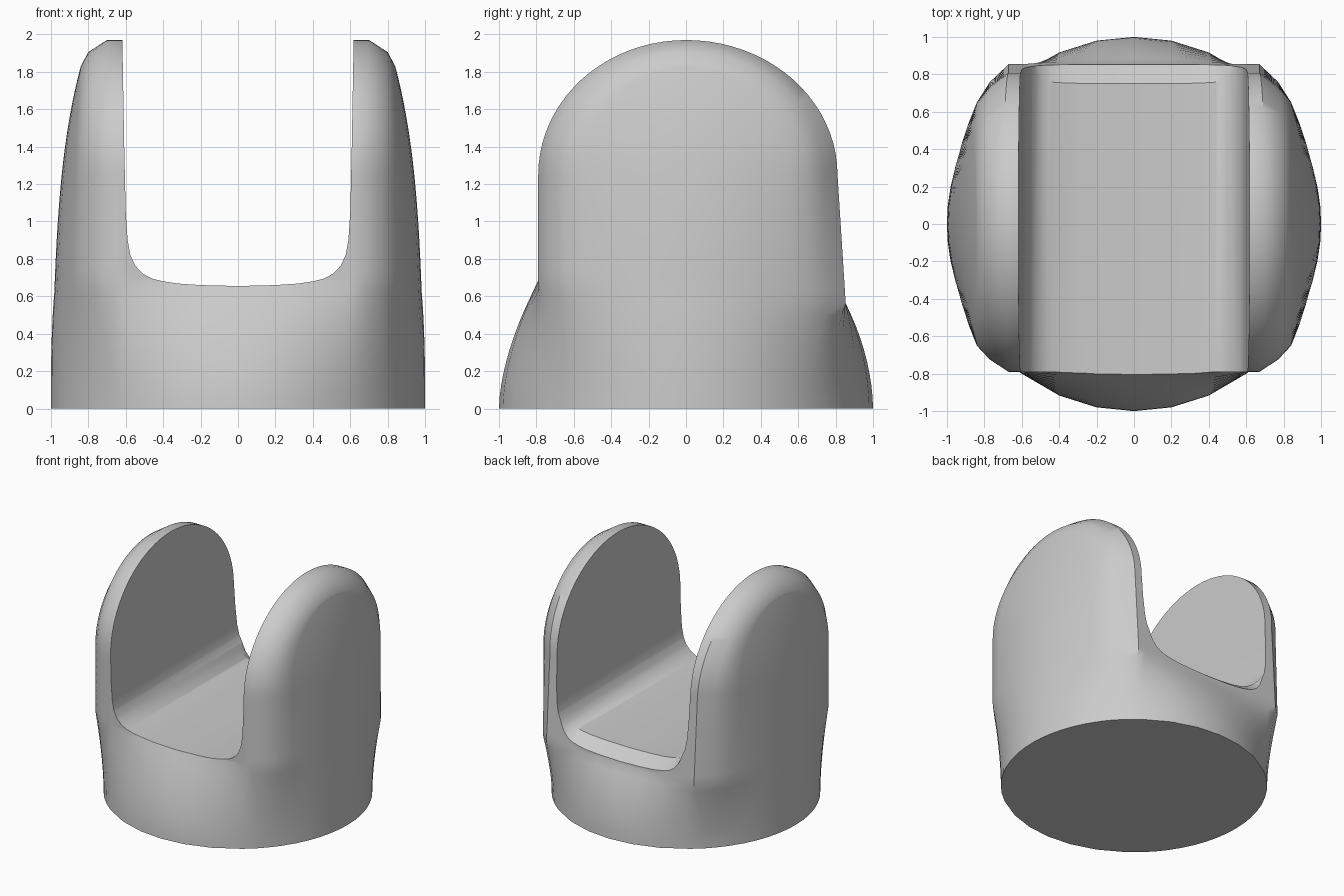
import bpy, bmesh, math

if "Cube" in bpy.data.objects:
    bpy.data.objects.remove(bpy.data.objects["Cube"], do_unlink=True)

SPRING = 1.25          # height where the arches begin
HALF, RISE = 0.79, 0.72  # half width and rise of the arch
INSET = 0.14           # chamfer around the arms
LEG_ROWS, ARC_ROWS = 20, 20

# Rim columns from the middle outwards: upper x, foot x, inset
RIM = [(0.0, 0.0, 0), (0.2, 0.2, 0), (0.4, 0.4, 0), (0.6, 0.6, 0),
       (0.67, 0.69, 0), (0.77, 0.76, 0.065), (0.84, 0.81, INSET)]
FOOT_Y = 0.586         # where the outer pad meets the round foot
PADS = [i / 6 - 1 for i in range(1, 12)]


def pad_x(z):
    q = z / (SPRING + RISE - INSET)
    return 1 - 0.05 * q - 0.11 * q ** 4


def arch(row, inset):
    """Half width factor, height and arc fraction of one row."""
    if row <= LEG_ROWS:
        return 1.0, SPRING * row / LEG_ROWS, 0.0
    a = math.pi / 2 * (row - LEG_ROWS) / ARC_ROWS
    return math.cos(a), SPRING + (RISE - inset) * math.sin(a), math.sin(a)


def blend(z, side):
    """Change from round foot to squared arms; earlier at the back."""
    return min(1.0, z / (0.62 - 0.06 * side)) ** 1.7


def mix(a, b, t):
    return a + (b - a) * t


def rim_point(row, col, side):
    x_up, x_foot, inset = col
    c, z, s = arch(row, inset)
    width = HALF - inset
    if side > 0:
        width += (0.02 + 0.05 * max(0, 1 - z / SPRING) * 1.6) * (1 - inset / INSET)
    if x_up in (0.67, 0.77):
        x_up += 0.03 * s
    t = blend(z, side)
    y_foot = math.sqrt(1 - x_foot ** 2)
    return mix(x_foot, x_up, t), side * mix(y_foot, width * c, t), z


def pad_point(row, s):
    c, z, _ = arch(row, INSET)
    t = blend(z, s)
    y_foot = s * FOOT_Y
    x = 0.84 + (pad_x(z) - 0.84) * (1 - s * s)
    return mix(math.sqrt(1 - y_foot ** 2), x, t), mix(y_foot, s * (HALF - INSET) * c, t), z


def ring(row):
    half = [rim_point(row, c, -1) for c in RIM]
    half += [pad_point(row, s) for s in PADS]
    half += [rim_point(row, c, 1) for c in reversed(RIM)]
    return half + [(-x, y, z) for x, y, z in reversed(half[1:-1])]


def make_object(name, rings, capped):
    bm = bmesh.new()
    loops = [[bm.verts.new(p) for p in r] for r in rings]
    n = len(loops[0])
    for low, high in zip(loops, loops[1:]):
        for i in range(n):
            j = (i + 1) % n
            bm.faces.new((low[i], low[j], high[j], high[i]))
    bm.faces.new(loops[0][::-1])
    if capped:
        bm.faces.new(loops[-1])
    bmesh.ops.remove_doubles(bm, verts=bm.verts, dist=1e-5)
    bmesh.ops.recalc_face_normals(bm, faces=bm.faces)
    mesh = bpy.data.meshes.new(name)
    bm.to_mesh(mesh)
    bm.free()
    obj = bpy.data.objects.new(name, mesh)
    bpy.context.collection.objects.link(obj)
    return obj


# Forked body, still solid between the arms
body = make_object("forked_body", [ring(r) for r in range(LEG_ROWS + ARC_ROWS + 1)], False)

# U-shaped slot profile, right half
SLOT = [(0, 0.655), (0.2, 0.66), (0.32, 0.668), (0.4, 0.68), (0.46, 0.695),
        (0.51, 0.722), (0.55, 0.765), (0.575, 0.82), (0.59, 0.9),
        (0.6, 1.05), (0.608, 1.4), (0.622, 2.2)]


def slot_cutter(name, y0, y1, scale, slope, pivot):
    outline = [(-x, z) for x, z in reversed(SLOT[1:])] + SLOT
    rings = [[(x * scale, y, z - slope * (y - pivot)) for x, z in outline] for y in (y0, y1)]
    obj = make_object(name, rings, True)
    obj.hide_render = True
    return obj


# Slot through the body and the sloping lip at its back edge
cutters = [slot_cutter("slot_cutter", -1.5, 1.5, 1.0, 0.0, 0.0),
           slot_cutter("lip_cutter", 0.6, 1.4, 0.95, 0.75, 0.75)]

bpy.ops.object.select_all(action='DESELECT')
bpy.context.view_layer.objects.active = body
body.select_set(True)
for cutter in cutters:
    mod = body.modifiers.new(cutter.name, 'BOOLEAN')
    mod.operation = 'DIFFERENCE'
    mod.solver = 'EXACT'
    mod.object = cutter
    bpy.ops.object.modifier_apply(modifier=mod.name)
    bpy.data.objects.remove(cutter, do_unlink=True)

# Single grey material
grey = bpy.data.materials.new("plain_grey")
grey.use_nodes = True
colour = (0.6, 0.6, 0.6, 1)
grey.diffuse_color = colour
grey.node_tree.nodes["Principled BSDF"].inputs["Base Color"].default_value = colour
body.data.materials.clear()
body.data.materials.append(grey)
bpy.ops.object.shade_smooth_by_angle(angle=math.radians(35))
